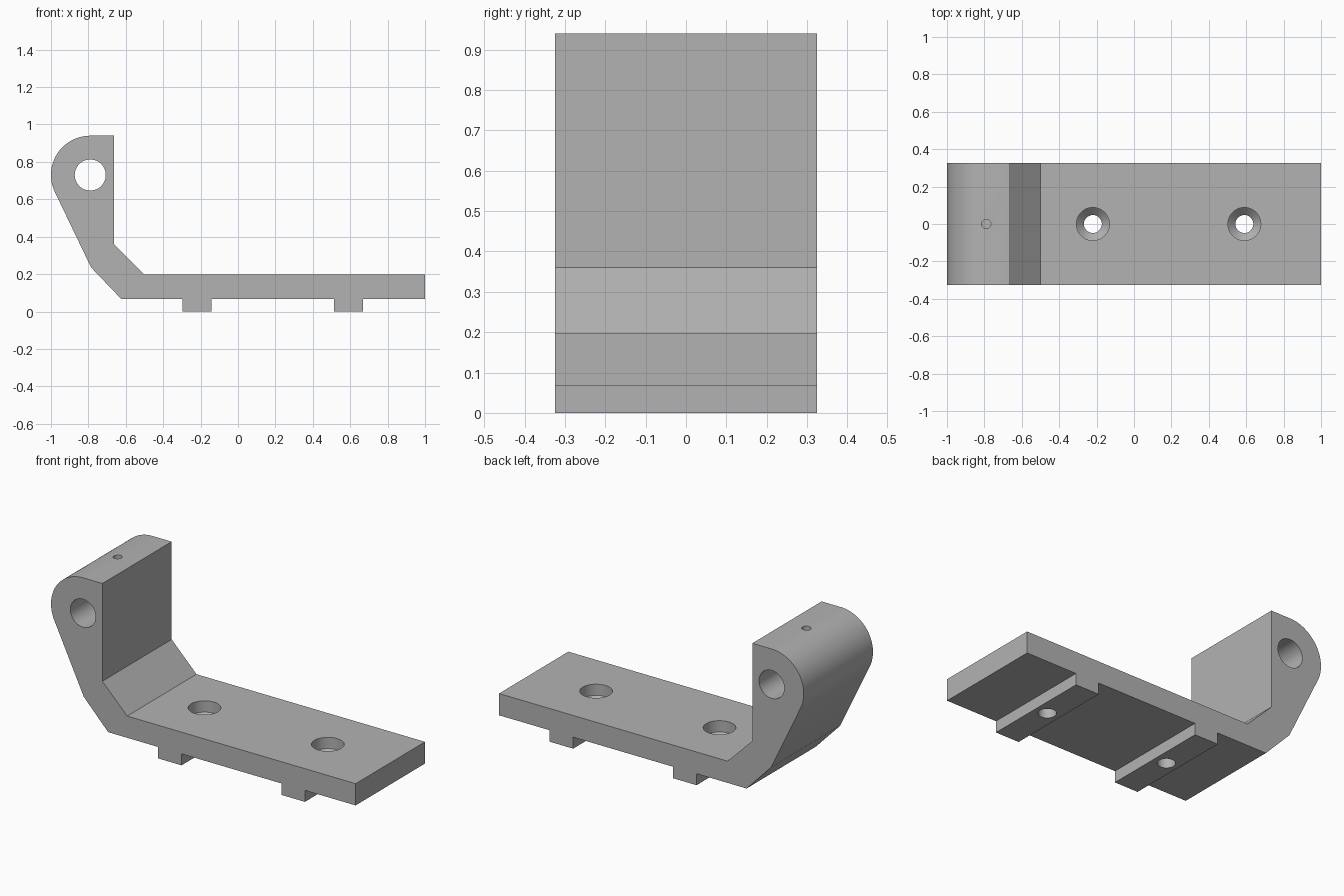
import bpy, bmesh
from math import pi, cos, sin, radians
from mathutils import Matrix, Vector

cube = bpy.data.objects.get("Cube")
if cube:
    bpy.data.objects.remove(cube, do_unlink=True)

HALF_WIDTH = 0.325
EYE = Vector((-0.79, 0, 0.73))      # centre of the hinge eye
EYE_RADIUS = 0.21
BOLT_X = (-0.22, 0.59)

# Plain grey metal
grey = bpy.data.materials.new("grey metal")
grey.use_nodes = True
colour = (0.45, 0.45, 0.45, 1)
grey.diffuse_color = colour
grey.node_tree.nodes["Principled BSDF"].inputs["Base Color"].default_value = colour


def make_object(name, bm):
    bmesh.ops.recalc_face_normals(bm, faces=bm.faces)
    mesh = bpy.data.meshes.new(name)
    bm.to_mesh(mesh)
    bm.free()
    obj = bpy.data.objects.new(name, mesh)
    bpy.context.collection.objects.link(obj)
    mesh.materials.append(grey)
    return obj


def lathe(name, profile, matrix, steps=48):
    """Closed solid turned round z from (radius, height) points, low to high."""
    bm = bmesh.new()
    rings = [[bm.verts.new((r * cos(2 * pi * i / steps), r * sin(2 * pi * i / steps), z))
              for i in range(steps)] for r, z in profile]
    for low, high in zip(rings, rings[1:]):
        for i in range(steps):
            j = (i + 1) % steps
            bm.faces.new((low[i], low[j], high[j], high[i]))
    bm.faces.new(rings[0])
    bm.faces.new(rings[-1])
    bm.transform(matrix)
    return make_object(name, bm)


# Side profile: base plate with two locating ribs, bent up into the hinge eye
outline = [(-0.785, 0.235), (-0.625, 0.068)]
for x in BOLT_X:
    outline += [(x - 0.077, 0.068), (x - 0.077, 0), (x + 0.077, 0), (x + 0.077, 0.068)]
outline += [(1, 0.068), (1, 0.197), (-0.5, 0.197), (-0.663, 0.36), (-0.663, EYE.z + EYE_RADIUS)]
for i in range(33):
    a = radians(90 + 115.4 * i / 32)
    outline.append((EYE.x + EYE_RADIUS * cos(a), EYE.z + EYE_RADIUS * sin(a)))

bm = bmesh.new()
face = bm.faces.new([bm.verts.new((x, -HALF_WIDTH, z)) for x, z in outline])
side = bmesh.ops.extrude_face_region(bm, geom=[face])
bmesh.ops.translate(bm, vec=(0, 2 * HALF_WIDTH, 0),
                    verts=[v for v in side["geom"] if isinstance(v, bmesh.types.BMVert)])
bracket = make_object("hinge_bracket", bm)

# Hinge pin bore, oil hole and countersunk bolt holes
cutters = [
    lathe("pin_bore_cutter", [(0.083, -0.5), (0.083, 0.5)],
          Matrix.Translation(EYE) @ Matrix.Rotation(pi / 2, 4, "X")),
    lathe("oil_hole_cutter", [(0.025, 0), (0.025, 0.4)], Matrix.Translation(EYE), 24),
]
for x in BOLT_X:
    cutters.append(lathe("bolt_hole_cutter",
                         [(0.048, -0.1), (0.048, 0.09), (0.088, 0.13), (0.088, 0.3)],
                         Matrix.Translation((x, 0, 0))))

bpy.ops.object.select_all(action="DESELECT")
bpy.context.view_layer.objects.active = bracket
bracket.select_set(True)
for cutter in cutters:
    cutter.hide_render = True
    mod = bracket.modifiers.new("hole", "BOOLEAN")
    mod.operation = "DIFFERENCE"
    mod.solver = "EXACT"
    mod.object = cutter
    bpy.ops.object.modifier_apply(modifier=mod.name)
    bpy.data.objects.remove(cutter, do_unlink=True)

bpy.ops.object.shade_smooth_by_angle(angle=radians(30))
